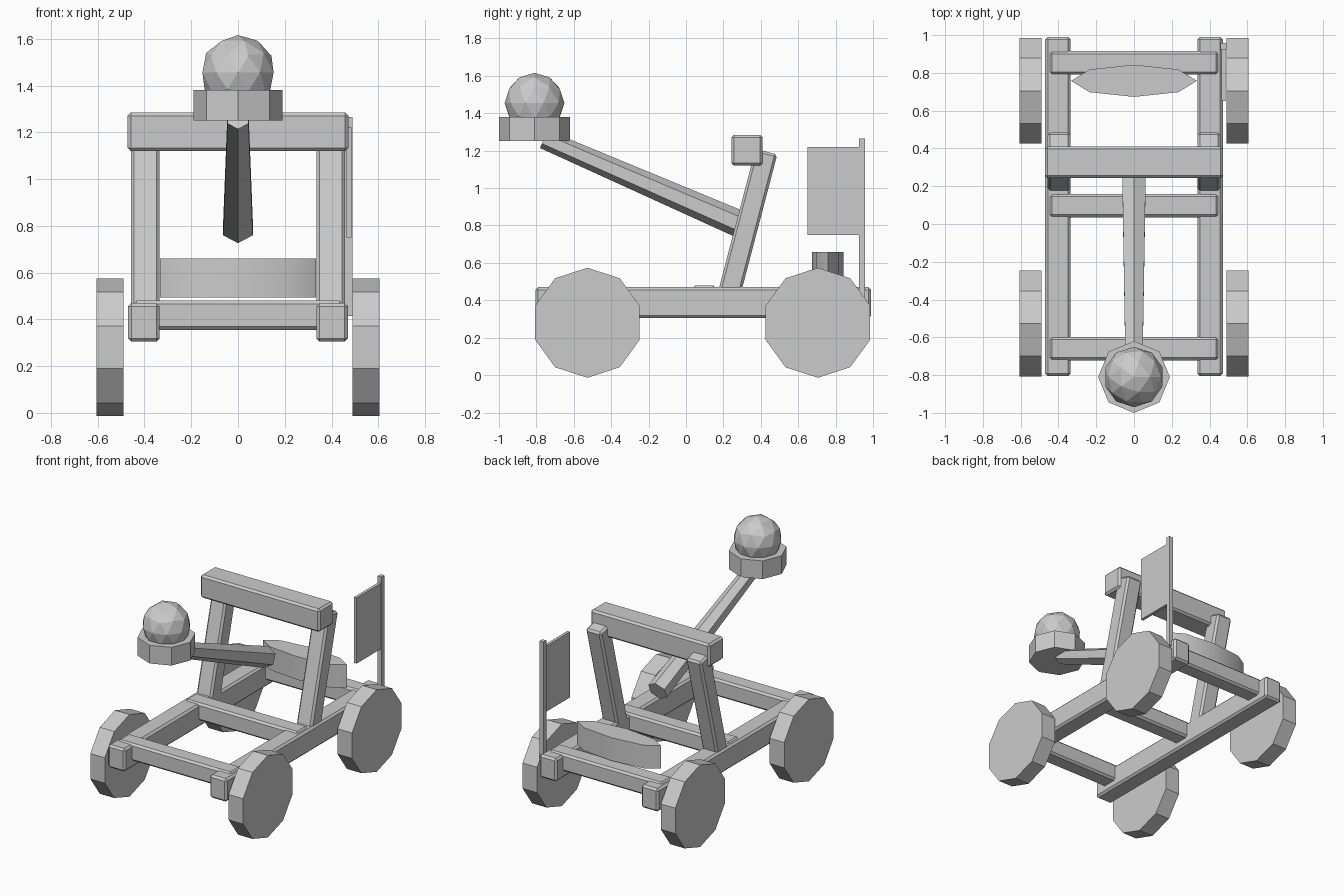
import bpy, bmesh, math
from mathutils import Vector, Matrix

if "Cube" in bpy.data.objects:
    bpy.data.objects.remove(bpy.data.objects["Cube"])

gray = bpy.data.materials.new("plain gray")
gray.diffuse_color = (0.6, 0.6, 0.6, 1)
gray.use_nodes = True
gray.node_tree.nodes["Principled BSDF"].inputs["Base Color"].default_value = gray.diffuse_color


def add(name, bm, matrix=Matrix(), bevel=0.0):
    bmesh.ops.transform(bm, matrix=matrix, verts=bm.verts)
    bmesh.ops.recalc_face_normals(bm, faces=bm.faces)
    mesh = bpy.data.meshes.new(name)
    bm.to_mesh(mesh)
    bm.free()
    mesh.materials.append(gray)
    ob = bpy.data.objects.new(name, mesh)
    bpy.context.collection.objects.link(ob)
    if bevel:
        mod = ob.modifiers.new("bevel", 'BEVEL')
        mod.width = bevel
        mod.segments = 1
    return ob


def beam(name, lo, hi, bevel=0.014, turn=Matrix()):
    """Box between two corners, with chamfered edges."""
    lo, hi = Vector(lo), Vector(hi)
    bm = bmesh.new()
    bmesh.ops.create_cube(bm, size=1)
    m = Matrix.Translation((lo + hi) / 2) @ Matrix.Diagonal((*(hi - lo), 1))
    return add(name, bm, turn @ m, bevel)


def prism(name, sides, r1, r2, depth, matrix):
    bm = bmesh.new()
    bmesh.ops.create_cone(bm, cap_ends=True, segments=sides,
                          radius1=r1, radius2=r2, depth=depth)
    return add(name, bm, matrix)


def mirror(ob):
    ob.modifiers.new("mirror", 'MIRROR')


# Chassis rails and cross members
mirror(beam("side_rail", (0.335, -0.805, 0.305), (0.47, 0.99, 0.47)))
for name, y in (("front", -0.66), ("middle", 0.097), ("rear", 0.853)):
    beam(name + "_cross_member", (-0.448, y - 0.062, 0.355), (0.448, y + 0.062, 0.48))

# Ten-sided wheels
for name, y in (("front_wheel", -0.527), ("rear_wheel", 0.705)):
    turn = Matrix.Rotation(math.pi / 2, 4, 'Y') @ Matrix.Rotation(math.pi / 2, 4, 'Z')
    mirror(prism(name, 10, 0.294, 0.294, 0.115,
                 Matrix.Translation((0.5475, y, 0.28)) @ turn))

# Leaning uprights and top beam
lean = Matrix.Translation((0, 0.43, 1.195)) @ Matrix.Rotation(math.radians(-14.7), 4, 'X')
mirror(beam("upright", (0.335, -0.06, -0.82), (0.458, 0.06, 0), turn=lean))
beam("top_beam", (-0.472, 0.243, 1.12), (0.472, 0.41, 1.285))

# Tapered six-sided throwing arm
tail, head = Vector((0, 0.32, 0.793)), Vector((0, -0.76, 1.262))
axis = head - tail
tilt = Matrix.Rotation(math.atan2(-axis.y, axis.z), 4, 'X')
prism("throwing_arm", 6, 0.073, 0.052, axis.length,
      Matrix.Translation((tail + head) / 2) @ tilt)

# Eight-sided bowl with a faceted stone
prism("bowl", 8, 0.19, 0.19, 0.13, Matrix.Translation((0, -0.81, 1.316)))
bm = bmesh.new()
bmesh.ops.create_icosphere(bm, subdivisions=2, radius=0.16)
add("stone", bm, Matrix.Translation((0, -0.81, 1.456)))

# Lens-shaped rear pad
pad = prism("rear_pad", 8, 1, 1, 1, Matrix.Translation((0, 0.758, 0.577))
            @ Matrix.Diagonal((0.333, 0.085, 0.165, 1)))
bpy.context.view_layer.objects.active = pad
pad.select_set(True)
bpy.ops.object.shade_smooth_by_angle(angle=math.radians(30))

# Flag and pole
beam("flag_pole", (0.458, 0.925, 0.415), (0.49, 0.957, 1.265), 0)
beam("flag", (0.464, 0.65, 0.75), (0.485, 0.93, 1.22), 0)
